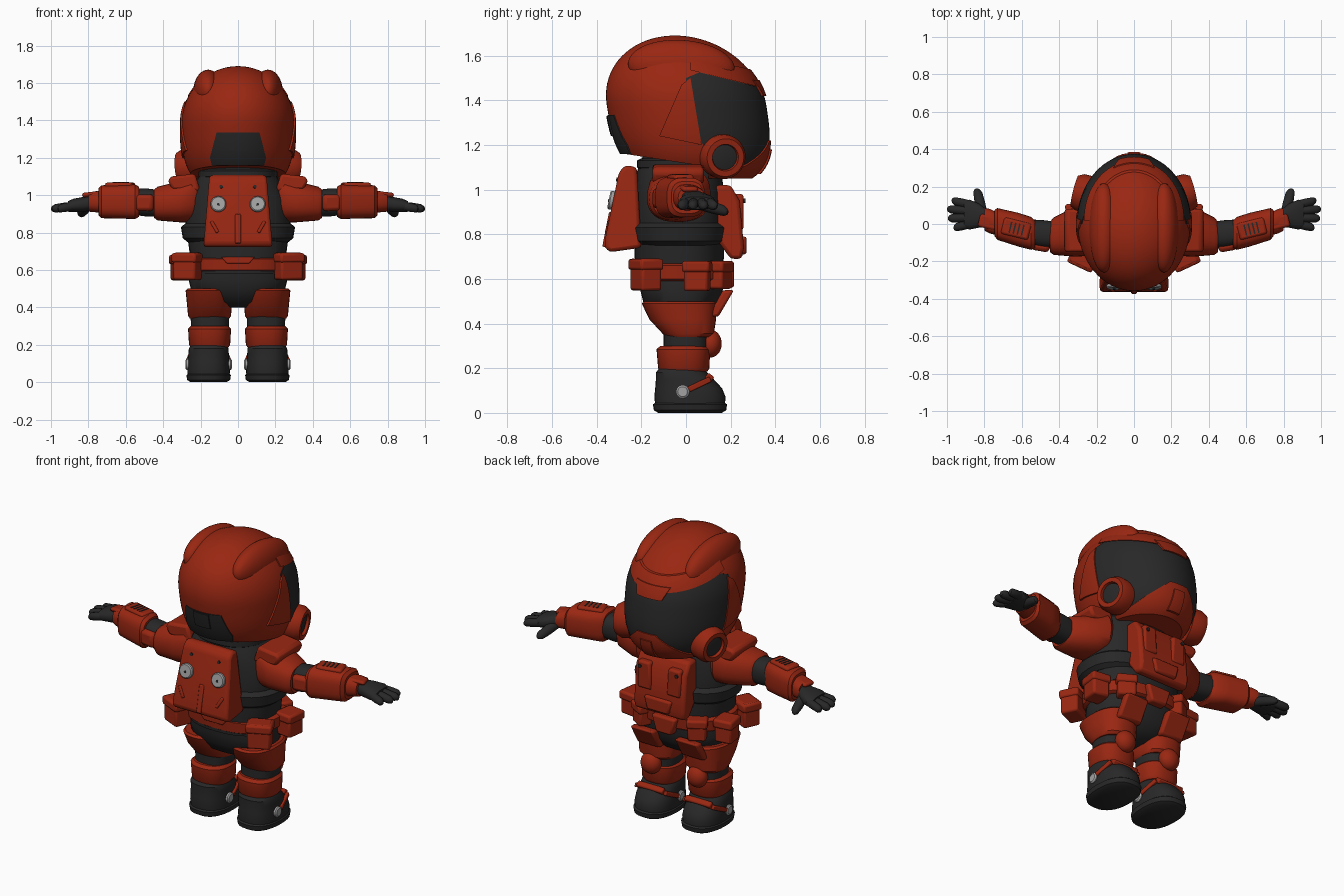
import bpy, bmesh, math
from mathutils import Vector, Matrix

cube = bpy.data.objects.get("Cube")
if cube:
    bpy.data.objects.remove(cube, do_unlink=True)


def material(name, rgb):
    m = bpy.data.materials.new(name)
    m.use_nodes = True
    m.diffuse_color = (*rgb, 1)
    m.node_tree.nodes["Principled BSDF"].inputs["Base Color"].default_value = (*rgb, 1)
    return m


RED = material("rust red", (0.32, 0.02, 0.006))
DARK = material("charcoal", (0.021, 0.021, 0.021))
SILVER = material("silver", (0.36, 0.36, 0.36))
HEAD = Vector((0, 0, 1.38))


def make(name, bm, mat, mirror=False, bevel=0):
    """Turn a bmesh into a smooth-shaded object, optionally bevelled and mirrored."""
    bmesh.ops.recalc_face_normals(bm, faces=bm.faces)
    me = bpy.data.meshes.new(name)
    bm.to_mesh(me)
    bm.free()
    me.materials.append(mat)
    me.polygons.foreach_set("use_smooth", [True] * len(me.polygons))
    me.set_sharp_from_angle(angle=math.radians(35))
    ob = bpy.data.objects.new(name, me)
    bpy.context.collection.objects.link(ob)
    if bevel:
        b = ob.modifiers.new("Bevel", "BEVEL")
        b.width, b.segments, b.limit_method = bevel, 2, "ANGLE"
    if mirror:
        ob.modifiers.new("Mirror", "MIRROR").use_mirror_merge = False
    return ob


def loft(name, mat, rings, axis=2, mirror=False, power=2.4, segs=32):
    """Skin superellipse rings (x, y, z, radius a, radius b) lying across an axis."""
    bm = bmesh.new()
    u, v = [i for i in range(3) if i != axis]
    loops = []
    for *c, ra, rb in rings:
        loop = []
        for i in range(segs):
            a = math.tau * i / segs
            co = list(c)
            for k, r, t in ((u, ra, math.cos(a)), (v, rb, math.sin(a))):
                co[k] += r * math.copysign(abs(t) ** (2 / power), t)
            loop.append(bm.verts.new(co))
        loops.append(loop)
    for p, q in zip(loops, loops[1:]):
        for i in range(segs):
            j = (i + 1) % segs
            bm.faces.new((p[i], p[j], q[j], q[i]))
    bm.faces.new(loops[0])
    bm.faces.new(loops[-1])
    return make(name, bm, mat, mirror)


def prism(name, mat, pts, lo, hi, axis=0, mirror=False, bevel=0.012, taper=0):
    """Extrude an outline along x (points y, z) or along y (points x, z)."""
    bm = bmesh.new()
    put = (lambda p, d: (d, *p)) if axis == 0 else (lambda p, d: (p[0], d, p[1]))
    a = [bm.verts.new(put(p, lo)) for p in pts]
    b = [bm.verts.new(put(p, hi)) for p in pts]
    bm.faces.new(a)
    bm.faces.new(b)
    for i in range(len(pts)):
        j = (i + 1) % len(pts)
        bm.faces.new((a[i], a[j], b[j], b[i]))
    base = min(p[1] for p in pts)
    for v in bm.verts:
        v.co.x *= 1 - taper * (v.co.z - base)
    return make(name, bm, mat, mirror, bevel)


def box(name, mat, loc, size, rot=(0, 0, 0), mirror=False, bevel=0.012):
    bm = bmesh.new()
    turn = Matrix.Identity(3)
    for ang, ax in zip(rot, "XYZ"):
        turn = Matrix.Rotation(math.radians(ang), 3, ax) @ turn
    m = Matrix.Translation(loc) @ turn.to_4x4() @ Matrix.Diagonal((*size, 1))
    bmesh.ops.create_cube(bm, size=1, matrix=m)
    return make(name, bm, mat, mirror, bevel)


def lathe(name, mat, profile, loc, direction, mirror=False):
    """Spin (radius, height) points round a direction."""
    ob = loft(name, mat, [(0, 0, h, r, r) for r, h in profile], power=2, mirror=mirror)
    turn = Vector((0, 0, 1)).rotation_difference(Vector(direction)).to_matrix().to_4x4()
    ob.data.transform(Matrix.Translation(loc) @ turn)
    return ob


def blob(name, mat, loc, radii, tilt=0, mirror=False):
    bm = bmesh.new()
    m = Matrix.Translation(loc) @ Matrix.Rotation(math.radians(tilt), 4, "X")
    bmesh.ops.create_uvsphere(bm, u_segments=32, v_segments=20, radius=1,
                              matrix=m @ Matrix.Diagonal((*radii, 1)))
    return make(name, bm, mat, mirror)


def head_piece(name, mat, scale, pts, axis=0, side=0):
    """Helmet form trimmed to a convex outline: axis 0 uses (y, z), axis 1 uses (x, z)."""
    bm = bmesh.new()
    bmesh.ops.create_uvsphere(bm, u_segments=64, v_segments=40, radius=1)
    for v in bm.verts:
        x, y, z = v.co
        flat = math.hypot(x, y)
        if z < 0 and flat > 0.001:
            k = (1 - abs(z) ** 3) ** (1 / 3) / flat
            x, y = x * k, y * k
        h = z * (0.31 if z > 0 else 0.36)
        v.co = HEAD + scale * Vector((0.302 * x, 0.355 * y - 0.16 * h, h))
    cuts = []
    for p, q in zip(pts, pts[1:] + pts[:1]):
        dx, dz = q[0] - p[0], q[1] - p[1]
        cuts.append(((0, *p), (0, dz, -dx)) if axis == 0 else ((p[0], 0, p[1]), (dz, 0, -dx)))
    if side:
        cuts.append(((0, 0.1 * side, 0), (0, -side, 0)))
    for co, no in cuts:
        geom = bm.verts[:] + bm.edges[:] + bm.faces[:]
        bmesh.ops.bisect_plane(bm, geom=geom, plane_co=co, plane_no=no, clear_outer=True)
        bmesh.ops.holes_fill(bm, edges=[e for e in bm.edges if e.is_boundary], sides=0)
    return make(name, bm, mat)


# Helmet
head_piece("helmet_shell", RED, 1, [(-0.5, 1.195), (0.5, 1.04), (0.5, 2), (-0.5, 2)])
head_piece("visor", DARK, 1.012, [(0.06, 1.23), (0.14, 1.09), (0.5, 1.06), (0.5, 1.415),
                                  (0.06, 1.525), (0, 1.5), (0, 1.4)])
head_piece("helmet_brim", RED, 1.025, [(0.02, 1.535), (0.5, 1.418), (0.5, 1.49), (0.02, 1.6)])
head_piece("brim_tab", RED, 1.04, [(-0.08, 1.42), (0.08, 1.42), (0.11, 1.49), (-0.11, 1.49)], 1, 1)
head_piece("cheek_fairing", RED, 1.03, [(-0.12, 1.24), (0.07, 1.2), (0.02, 1.5), (-0.02, 1.47)])
head_piece("chin_guard", RED, 1.03, [(-0.25, 1.05), (0.25, 1.05), (0.16, 1.13), (0.08, 1.22),
                                     (-0.08, 1.22), (-0.16, 1.13)], 1, 1)
head_piece("chin_ridge", RED, 1.05, [(-0.04, 1.07), (0.04, 1.07), (0.035, 1.18), (-0.035, 1.18)], 1, 1)
head_piece("rear_panel", DARK, 1.012, [(-0.14, 1.16), (0.14, 1.16), (0.15, 1.2), (0.115, 1.335),
                                       (-0.115, 1.335), (-0.15, 1.2)], 1, -1)
head_piece("rear_vent", DARK, 1.03, [(-0.05, 1.24), (0.05, 1.24), (0.05, 1.33), (-0.05, 1.33)], 1, -1)
blob("helmet_ridges", RED, (0.16, -0.02, 1.55), (0.08, 0.24, 0.12), -4, True)
ear = (0.25, 0.16, 1.15)
ear_dir = (1, 0.25, -0.1)
lathe("ear_rings", RED, [(0.1, -0.02), (0.1, 0.04), (0.085, 0.07), (0.06, 0.07), (0.055, 0.045)],
      ear, ear_dir, True)
lathe("ear_cores", DARK, [(0.056, 0.04), (0.056, 0.055), (0.03, 0.06)], ear, ear_dir, True)

# Torso, collar and hips
loft("torso", DARK, [(0, -0.03, z, a, b) for z, a, b in (
    (0.58, 0.25, 0.19), (0.7, 0.26, 0.2), (0.85, 0.28, 0.2), (0.98, 0.27, 0.2),
    (1.08, 0.22, 0.19), (1.13, 0.19, 0.17), (1.2, 0.17, 0.15))])
loft("collar", DARK, [(0, -0.02, z, a, a - 0.01) for z, a in (
    (1.09, 0.2), (1.1, 0.21), (1.13, 0.21), (1.14, 0.19))])
loft("waist_band", DARK, [(0, -0.03, z, a, a - 0.08) for z, a in (
    (0.75, 0.27), (0.77, 0.295), (0.83, 0.305), (0.85, 0.28))])
loft("hips", DARK, [(0, -0.02, z, a, b) for z, a, b in (
    (0.4, 0.06, 0.07), (0.43, 0.16, 0.13), (0.49, 0.25, 0.17), (0.55, 0.265, 0.185), (0.63, 0.25, 0.19))])

# Belt and pouches
loft("belt", RED, [(0, -0.02, z, a, a - 0.07) for z, a in (
    (0.59, 0.26), (0.6, 0.275), (0.66, 0.28), (0.67, 0.265))])
prism("belt_rear_plate", RED, [(-0.09, 0.67), (-0.06, 0.635), (0.06, 0.635), (0.09, 0.67)], -0.235, -0.2, 1, bevel=0.005)
prism("belt_buckle", RED, [(-0.05, 0.56), (0.05, 0.56), (0.08, 0.66), (-0.08, 0.66)], 0.16, 0.215, 1)
for tag, loc, size, turn in (("side", (0.305, 0.05, 0.61), (0.1, 0.11, 0.13), -8),
                             ("rear", (0.27, -0.18, 0.62), (0.13, 0.1, 0.145), 25),
                             ("front", (0.18, 0.15, 0.61), (0.1, 0.08, 0.11), -30)):
    box(tag + "_pouches", RED, loc, size, (0, 0, turn), True)
    box(tag + "_pouch_lids", RED, (loc[0], loc[1], loc[2] + 0.045),
        (size[0] + 0.015, size[1] + 0.015, 0.05), (0, 0, turn), True)

# Chest plate
prism("chest_plate", RED, [(0.12, 0.8), (0.2, 0.69), (0.25, 0.69), (0.26, 0.74), (0.24, 0.95),
                           (0.2, 1.02), (0.13, 1.02)], -0.165, 0.165, bevel=0.016)
prism("chest_panels", RED, [(0.05, 0.82), (0.14, 0.82), (0.14, 0.98), (0.06, 0.98)], 0.2, 0.258, 1, True)
prism("chest_keel", RED, [(-0.07, 0.71), (0.07, 0.71), (0.09, 0.79), (-0.09, 0.79)], 0.22, 0.272, 1)
lathe("chest_studs", DARK, [(0.01, 0), (0.01, 0.008)], (0.12, 0.258, 0.95), (0, 1, 0), True)

# Backpack
prism("backpack", RED, [(-0.2, 0.74), (-0.34, 0.72), (-0.365, 0.74), (-0.36, 0.79), (-0.3, 1.08),
                        (-0.27, 1.11), (-0.22, 1.1)], -0.185, 0.185, bevel=0.02, taper=0.45)
pack_out = (0, -1, 0.2)
lathe("pack_dials", SILVER, [(0.042, 0), (0.042, 0.018), (0.036, 0.024)], (0.105, -0.322, 0.95), pack_out, True)
lathe("pack_dial_slots", DARK, [(0.007, 0), (0.007, 0.008)], (0.105, -0.341, 0.95), pack_out, True)
lathe("pack_studs", DARK, [(0.009, 0), (0.009, 0.006)], (0.09, -0.307, 1.045), pack_out, True)
box("pack_spine", RED, (0, -0.345, 0.82), (0.03, 0.03, 0.16), (-11, 0, 0), bevel=0.006)
box("pack_slots", RED, (0.125, -0.348, 0.83), (0.018, 0.02, 0.07), (-11, 30, 0), True, 0.005)

# Shoulders and arms
loft("shoulders", RED, [(0.22, -0.03, 0.98, 0.12, 0.12), (0.25, -0.03, 0.98, 0.14, 0.125),
                        (0.31, -0.04, 0.965, 0.135, 0.11), (0.43, -0.065, 0.955, 0.1, 0.09),
                        (0.45, -0.07, 0.955, 0.08, 0.075)], 0, True)
prism("shoulder_pads", RED, [(0.2, 1.02), (0.35, 1.03), (0.375, 1.075), (0.36, 1.1), (0.23, 1.115)],
      -0.15, 0.08, 1, True, 0.018)
loft("elbows", DARK, [(0.4, -0.06, 0.955, 0.07, 0.07), (0.48, -0.055, 0.96, 0.075, 0.075),
                      (0.56, -0.045, 0.965, 0.07, 0.07)], 0, True)
box("elbow_guards", RED, (0.5, -0.12, 0.96), (0.1, 0.05, 0.09), (0, 0, 10), True, 0.02)
loft("forearms", RED, [(0.53, -0.055, 0.965, 0.075, 0.08), (0.55, -0.05, 0.965, 0.088, 0.093),
                       (0.62, -0.03, 0.965, 0.09, 0.09), (0.73, 0, 0.965, 0.085, 0.088),
                       (0.745, 0.005, 0.965, 0.07, 0.072)], 0, True, 3)
box("forearm_panels", RED, (0.63, -0.025, 1.05), (0.15, 0.09, 0.035), (0, 0, 14), True)
for i in range(4):
    box("forearm_vents", DARK, (0.595 + 0.022 * i, -0.033 + 0.005 * i, 1.067),
        (0.008, 0.06, 0.006), (0, 0, 14), True, 0)
loft("cuffs", RED, [(0.73, 0, 0.965, 0.06, 0.06), (0.77, 0.015, 0.965, 0.066, 0.055),
                    (0.8, 0.025, 0.962, 0.06, 0.05)], 0, True)
box("cuff_tabs", RED, (0.78, 0.01, 1.005), (0.1, 0.07, 0.025), (0, 6, 14), True)

# Gloves
loft("palms", DARK, [(0.78, 0.025, 0.96, 0.045, 0.04), (0.83, 0.045, 0.95, 0.065, 0.04),
                     (0.88, 0.05, 0.945, 0.08, 0.036), (0.91, 0.05, 0.94, 0.07, 0.028)], 0, True)
for tag, y0, y1, tip in (("index", 0.1, 0.125, 0.975), ("middle", 0.068, 0.08, 1.0),
                         ("ring", 0.035, 0.03, 0.995), ("little", 0.003, -0.02, 0.965)):
    loft(tag + "_fingers", DARK, [
        (0.86 + (tip - 0.86) * t, y0 + (y1 - y0) * t, 0.945 - 0.018 * t, r, r)
        for t, r in ((0, 0.022), (0.5, 0.024), (0.85, 0.022), (0.96, 0.014), (1, 0.004))],
        0, True, 2, 12)
loft("thumbs", DARK, [(0.81 + 0.03 * t, 0.05 + 0.14 * t, 0.94 - 0.04 * t, r, r) for t, r in (
    (0, 0.028), (0.5, 0.028), (0.85, 0.024), (0.96, 0.015), (1, 0.004))], 1, True, 2, 12)

# Legs
loft("thighs", RED, [(0.152, 0.01, 0.34, 0.105, 0.1), (0.152, 0.01, 0.355, 0.115, 0.115),
                     (0.153, -0.015, 0.42, 0.12, 0.15), (0.158, -0.03, 0.49, 0.122, 0.168),
                     (0.16, -0.03, 0.5, 0.11, 0.155)], mirror=True)
prism("thigh_guards", RED, [(0.1, 0.43), (0.145, 0.43), (0.215, 0.55), (0.165, 0.55)], 0.07, 0.22, mirror=True)
loft("knee_joints", DARK, [(0.15, 0, 0.27, 0.1, 0.1), (0.15, 0, 0.36, 0.104, 0.1)], mirror=True)
blob("knee_pads", RED, (0.152, 0.11, 0.31), (0.06, 0.05, 0.062), mirror=True)
loft("shins", RED, [(0.152, -0.01, 0.185, 0.1, 0.105), (0.152, -0.01, 0.2, 0.11, 0.115),
                    (0.152, -0.012, 0.285, 0.115, 0.12), (0.152, -0.01, 0.3, 0.1, 0.105)], mirror=True)

# Boots
loft("boots", DARK, [(0.157, y, z, a, b) for y, z, a, b in (
    (0.018, 0.03, 0.112, 0.155), (0.018, 0.07, 0.114, 0.16), (0.012, 0.11, 0.112, 0.15),
    (-0.005, 0.15, 0.108, 0.13), (-0.02, 0.18, 0.106, 0.115), (-0.02, 0.2, 0.095, 0.1))], mirror=True)
loft("soles", DARK, [(0.157, 0.018, z, a, a + 0.047) for z, a in (
    (0, 0.095), (0.012, 0.115), (0.038, 0.119), (0.045, 0.11))], mirror=True)
for side in (-1, 1):
    box("boot_straps", RED, (0.157 + 0.104 * side, 0.06, 0.128), (0.02, 0.11, 0.025), (25, 0, 12 * side), True, 0.005)
    lathe("boot_buttons", SILVER, [(0.03, 0), (0.03, 0.018), (0.022, 0.024)],
          (0.157 + 0.1 * side, -0.015, 0.095), (side, 0, 0), True)
box("instep_straps", RED, (0.157, 0.105, 0.158), (0.17, 0.035, 0.03), (-35, 0, 0), True, 0.008)
